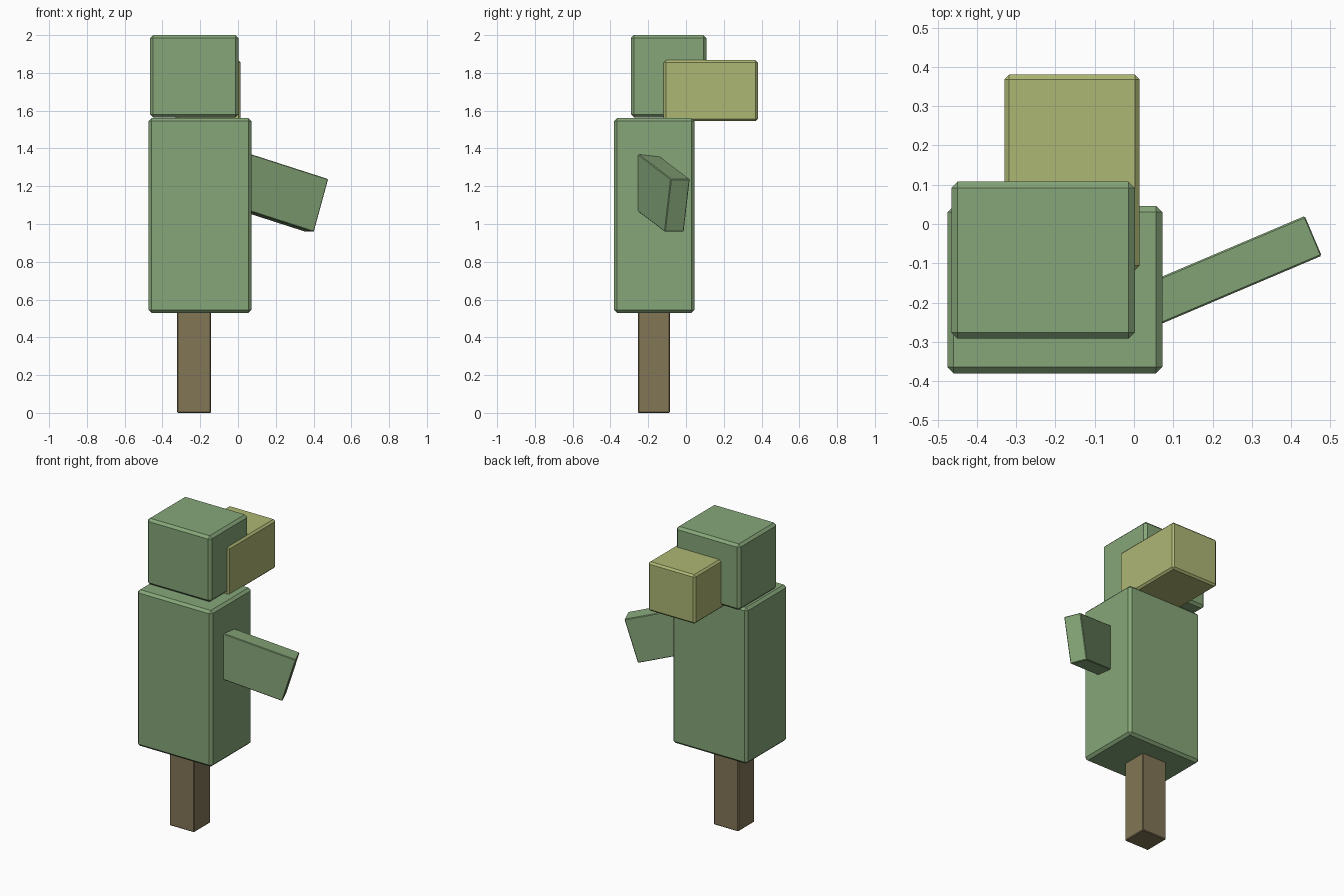
import bpy, bmesh, math
from mathutils import Vector, Matrix

if "Cube" in bpy.data.objects:
    bpy.data.objects.remove(bpy.data.objects["Cube"])


def material(name, rgb):
    lin = [((c / 255 + 0.055) / 1.055) ** 2.4 for c in rgb]
    m = bpy.data.materials.new(name)
    m.diffuse_color = (*lin, 1)
    m.use_nodes = True
    m.node_tree.nodes["Principled BSDF"].inputs["Base Color"].default_value = m.diffuse_color
    return m


GREEN = material("leaf green", (134, 166, 121))
LIME = material("yellow green", (174, 183, 116))
BROWN = material("bark brown", (130, 118, 86))


def box(name, lo, hi, mat, bevel, matrix=Matrix()):
    """Chamfered box between two corners, optionally placed by a matrix."""
    lo, hi = Vector(lo), Vector(hi)
    bm = bmesh.new()
    bmesh.ops.create_cube(bm, size=1)
    for v in bm.verts:
        v.co = (lo + hi) / 2 + v.co * (hi - lo)
    bmesh.ops.bevel(bm, geom=bm.edges[:], offset=bevel, segments=1,
                    affect='EDGES', profile=0.5)
    me = bpy.data.meshes.new(name)
    bm.to_mesh(me)
    bm.free()
    me.materials.append(mat)
    ob = bpy.data.objects.new(name, me)
    ob.matrix_world = matrix
    bpy.context.collection.objects.link(ob)
    return ob


# Trunk, running a little into the foliage
box("trunk", (-0.322, -0.255, 0), (-0.142, -0.085, 0.6), BROWN, 0.005)

# Foliage blocks
box("lower_foliage", (-0.475, -0.38, 0.53), (0.072, 0.046, 1.56), GREEN, 0.016)
box("top_foliage", (-0.465, -0.292, 1.565), (0.002, 0.108, 2.0), GREEN, 0.016)
box("light_foliage", (-0.33, -0.118, 1.545), (0.014, 0.38, 1.868), LIME, 0.012)

# Side branch: slanted slab, its outer end at the matrix origin
place = (Matrix.Translation((0.419, -0.046, 1.098))
         @ Matrix.Rotation(math.radians(23), 4, 'Z')
         @ Matrix.Rotation(math.radians(16.5), 4, 'Y'))
box("side_branch", (-0.5, -0.055, -0.146), (0, 0.055, 0.146), GREEN, 0.004, place)
